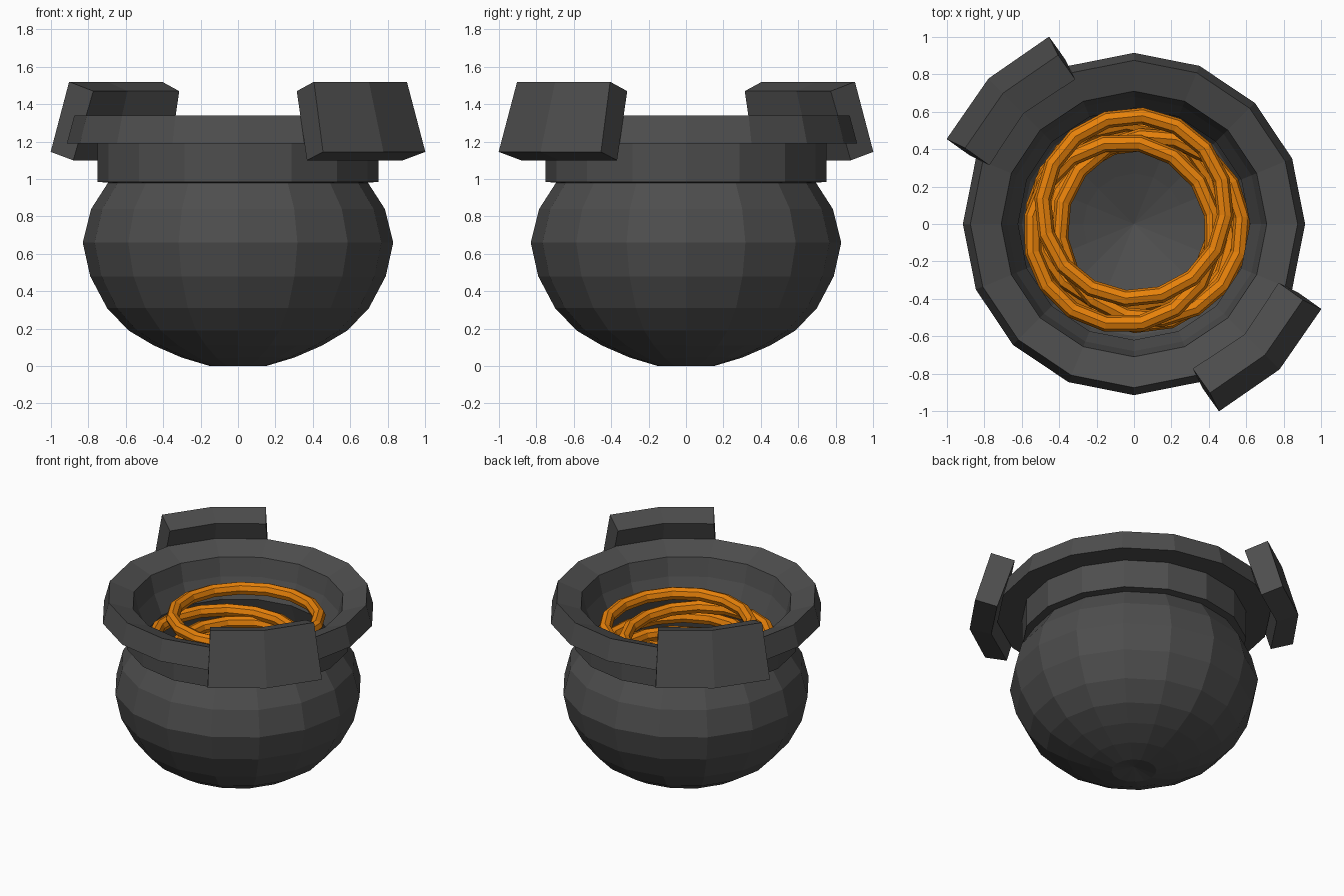
import bpy, math

if "Cube" in bpy.data.objects:
    bpy.data.objects.remove(bpy.data.objects["Cube"])

SIDES = 16


def material(name, color):
    m = bpy.data.materials.new(name)
    m.diffuse_color = (*color, 1)
    m.use_nodes = True
    m.node_tree.nodes["Principled BSDF"].inputs["Base Color"].default_value = m.diffuse_color
    return m


iron = material("dark_iron", (0.075, 0.075, 0.075))
orange = material("orange_rope", (0.8, 0.22, 0.003))


def make_object(name, verts, faces, mat):
    mesh = bpy.data.meshes.new(name)
    mesh.from_pydata(verts, [], faces)
    mesh.materials.append(mat)
    obj = bpy.data.objects.new(name, mesh)
    bpy.context.collection.objects.link(obj)
    return obj


def polar(r, angle, z):
    return (r * math.cos(angle), r * math.sin(angle), z)


def lathe(name, profile, mat):
    """Revolve a profile whose first and last points lie on the axis."""
    rings = profile[1:-1]
    verts = [polar(r, math.tau * i / SIDES, z) for r, z in rings for i in range(SIDES)]
    low, high = len(verts), len(verts) + 1
    verts += [(0, 0, profile[0][1]), (0, 0, profile[-1][1])]
    faces = []
    last = (len(rings) - 1) * SIDES
    for i in range(SIDES):
        j = (i + 1) % SIDES
        faces.append((low, j, i))
        faces.append((high, last + i, last + j))
        for k in range(len(rings) - 1):
            a, b = k * SIDES, (k + 1) * SIDES
            faces.append((a + i, a + j, b + j, b + i))
    return make_object(name, verts, faces, mat)


# Pot: outside from the foot up, over the sloping rim, then down the inside
lathe("pot", [
    (0, 0.03), (0.15, 0), (0.30, 0.045), (0.45, 0.11), (0.585, 0.19), (0.70, 0.31),
    (0.79, 0.48), (0.83, 0.66), (0.785, 0.84), (0.695, 0.98),
    (0.75, 0.985), (0.75, 1.19), (0.915, 1.19), (0.875, 1.34),
    (0.71, 1.28), (0.68, 1.15), (0.62, 1.01), (0.68, 0.84), (0.72, 0.66),
    (0.69, 0.50), (0.60, 0.35), (0.46, 0.24), (0.27, 0.16), (0, 0.06),
], iron)


# Handles: tilted two-segment plates on opposite corners
def handle(name, centre):
    section = [(0.99, 1.52, 20.8), (1.10, 1.145, 20.6),
               (0.955, 1.10, 22.3), (0.835, 1.47, 22.9)]
    verts = [polar(r, math.radians(centre + s * spread), z)
             for s in (-1, 0, 1) for r, z, spread in section]
    faces = [(0, 1, 2, 3), (11, 10, 9, 8)]
    for s in (0, 4):
        for i in range(4):
            j = (i + 1) % 4
            faces.append((s + i, s + 4 + i, s + 4 + j, s + j))
    make_object(name, verts, faces, iron)


handle("front_right_handle", -45)
handle("back_left_handle", 135)

# Loose rope loops piled inside: x, y, z, tilt about x and y in degrees
loops = [
    (0.00, 0.09, 1.13, -2, 0),
    (-0.06, -0.05, 1.00, -1, 1),
    (0.09, -0.02, 0.92, 2, 2),
    (-0.03, 0.05, 0.84, -3, -2),
    (0.04, -0.05, 0.76, 3, -2),
    (-0.05, 0.02, 0.68, -2, 3),
    (0.02, 0.00, 0.60, 2, -2),
]
for n, (x, y, z, tx, ty) in enumerate(loops, 1):
    bpy.ops.mesh.primitive_torus_add(
        location=(x, y, z), rotation=(math.radians(tx), math.radians(ty), 0.3 * n),
        major_segments=16, minor_segments=8, major_radius=0.49, minor_radius=0.045)
    loop = bpy.context.object
    loop.name = f"rope_loop_{n}"
    loop.data.materials.append(orange)
